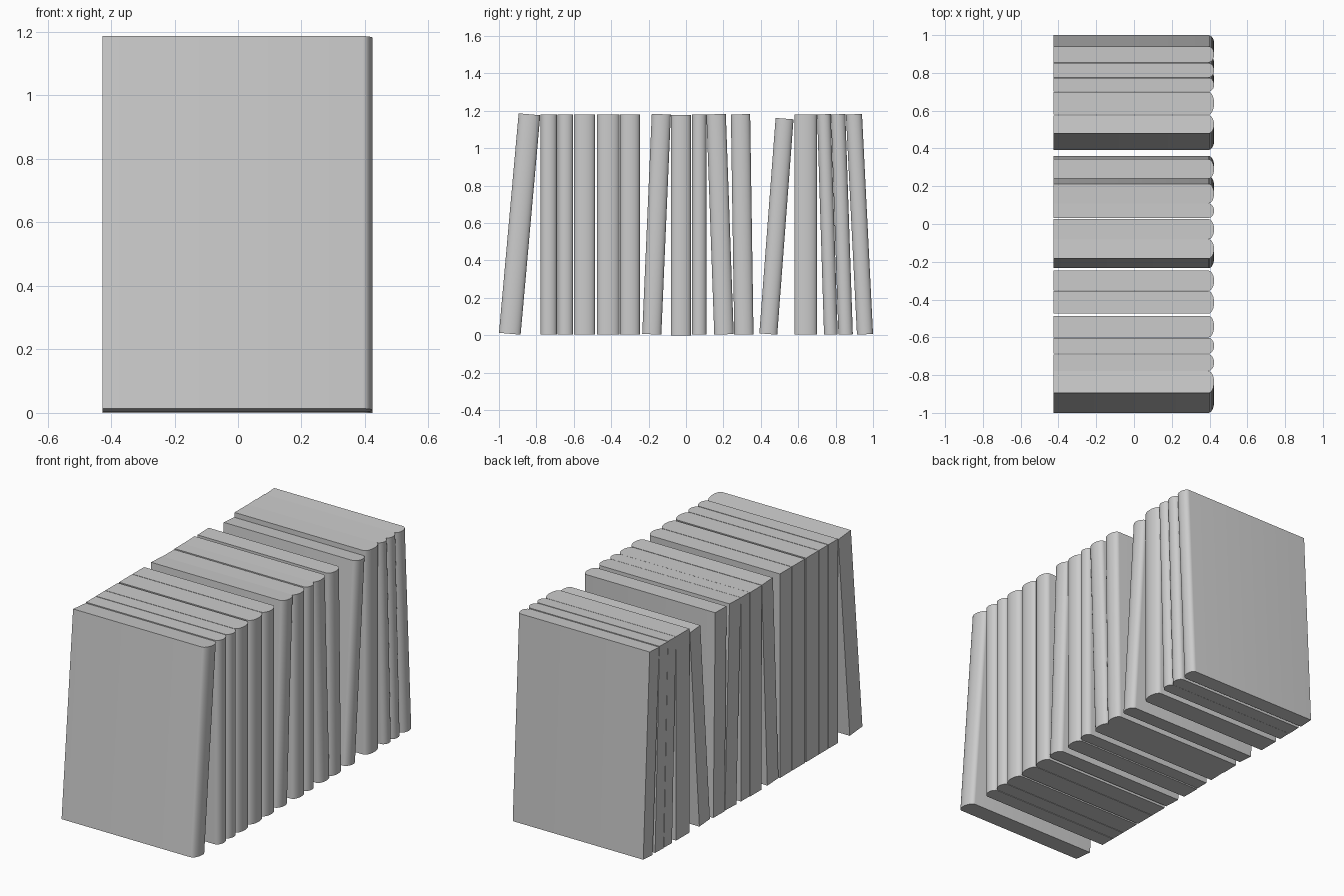
import bpy, bmesh, math
from mathutils import Matrix, Vector

if "Cube" in bpy.data.objects:
    bpy.data.objects.remove(bpy.data.objects["Cube"])

X_BACK, X_FRONT, SPINE = -0.427, 0.424, 0.03
HEIGHT = 1.178

# Each book: base y start, base y end, sideways shift of the top, height
BOOKS = [
    (-1.000, -0.884, 0.105, HEIGHT),
    (-0.777, -0.690, 0, HEIGHT),
    (-0.686, -0.603, 0, HEIGHT),
    (-0.600, -0.486, 0, HEIGHT),
    (-0.475, -0.356, 0, HEIGHT),
    (-0.353, -0.247, 0, HEIGHT),
    (-0.234, -0.132, 0.051, HEIGHT),
    (-0.081, 0.026, 0, HEIGHT),
    (0.032, 0.109, 0, HEIGHT),
    (0.151, 0.255, -0.042, HEIGHT),
    (0.258, 0.361, -0.018, HEIGHT),
    (0.392, 0.488, 0.087, 1.155),
    (0.579, 0.700, 0, HEIGHT),
    (0.738, 0.811, -0.037, HEIGHT),
    (0.815, 0.892, -0.040, HEIGHT),
    (0.914, 1.000, -0.059, HEIGHT),
]


def make_book(name, y0, y1, shift, height):
    half = (y1 - y0) / 2
    angle = math.asin(shift / height)
    # Flat page end at the back, rounded spine at the front
    outline = [(X_BACK, half), (X_BACK, -half)]
    for i in range(13):
        a = math.pi * (i / 12 - 0.5)
        outline.append((X_FRONT - SPINE + SPINE * math.cos(a), half * math.sin(a)))
    bm = bmesh.new()
    base = bm.faces.new([bm.verts.new((x, y, 0)) for x, y in outline])
    top = bmesh.ops.extrude_face_region(bm, geom=[base])["geom"]
    bmesh.ops.translate(bm, vec=Vector((0, 0, height)),
                        verts=[v for v in top if isinstance(v, bmesh.types.BMVert)])
    bmesh.ops.recalc_face_normals(bm, faces=bm.faces)
    # Lean about the base, with the lower corner resting on the shelf
    bm.transform(Matrix.Translation((0, (y0 + y1) / 2, 0.003 + half * abs(math.sin(angle))))
                 @ Matrix.Rotation(-angle, 4, 'X'))
    if name == "book_08":
        bmesh.ops.translate(bm, vec=Vector((0, 0, -0.003)), verts=bm.verts)
    mesh = bpy.data.meshes.new(name)
    bm.to_mesh(mesh)
    bm.free()
    obj = bpy.data.objects.new(name, mesh)
    bpy.context.collection.objects.link(obj)
    bpy.context.view_layer.objects.active = obj
    obj.select_set(True)
    bpy.ops.object.shade_smooth_by_angle(angle=math.radians(40))
    obj.select_set(False)


# Row of books
for n, spec in enumerate(BOOKS, 1):
    make_book(f"book_{n:02d}", *spec)
